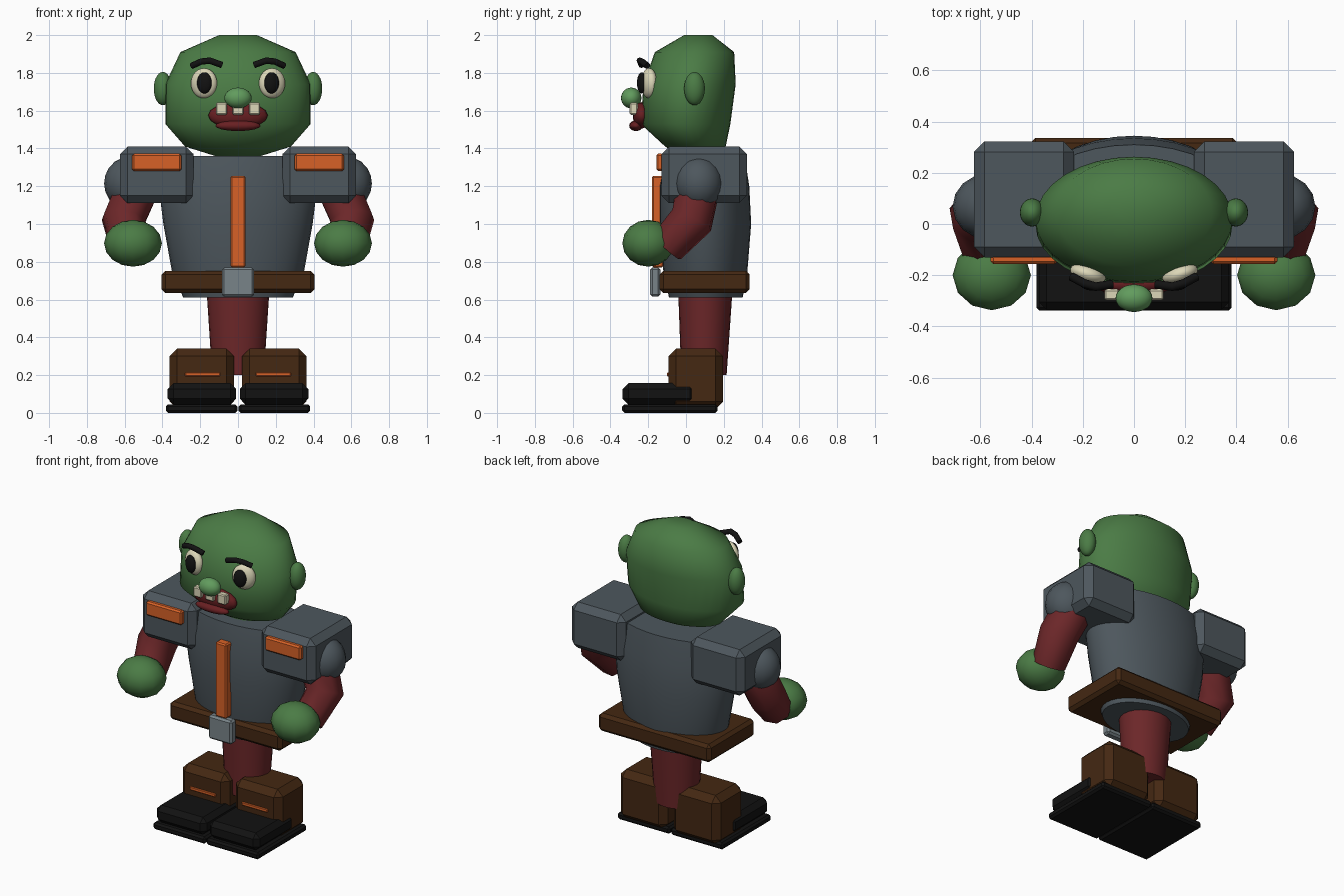
import bpy, bmesh, math
from mathutils import Vector

cube = bpy.data.objects.get("Cube")
if cube:
    bpy.data.objects.remove(cube, do_unlink=True)


def material(name, r, g, b):
    m = bpy.data.materials.new(name)
    m.use_nodes = True
    m.diffuse_color = (r, g, b, 1)
    node = next(n for n in m.node_tree.nodes if n.type == 'BSDF_PRINCIPLED')
    node.inputs["Base Color"].default_value = (r, g, b, 1)
    return m


SKIN = material("green_skin", .07, .2, .06)
NOSE = material("light_green", .12, .33, .11)
ARMOUR = material("slate_grey", .075, .095, .11)
STEEL = material("steel_grey", .19, .23, .25)
CLOTH = material("dark_red", .15, .02, .022)
LIPS = material("lip_red", .14, .014, .016)
LEATHER = material("brown_leather", .058, .021, .006)
BLACK = material("black", .006, .006, .006)
ORANGE = material("orange", .68, .12, .02)
CREAM = material("cream", .72, .68, .48)


def add(name, bm, mat, smooth=None):
    """Turn a bmesh into a named object, optionally smooth below an angle."""
    bmesh.ops.recalc_face_normals(bm, faces=bm.faces)
    me = bpy.data.meshes.new(name)
    bm.to_mesh(me)
    bm.free()
    me.materials.append(mat)
    if smooth:
        me.shade_smooth()
        me.set_sharp_from_angle(angle=math.radians(smooth))
    ob = bpy.data.objects.new(name, me)
    bpy.context.collection.objects.link(ob)
    return ob


def box(name, mat, x, y, z, bevel):
    """Chamfered box from its (low, high) extents on each axis."""
    bm = bmesh.new()
    bmesh.ops.create_cube(bm, size=1)
    for v in bm.verts:
        v.co = Vector([(a + b) / 2 + c * (b - a)
                       for (a, b), c in zip((x, y, z), v.co)])
    ob = add(name, bm, mat)
    mod = ob.modifiers.new("chamfer", 'BEVEL')
    mod.width, mod.segments = bevel, 1
    return ob


def ball(name, mat, centre, radii, segs=24, rings=14, turn=0):
    bm = bmesh.new()
    bmesh.ops.create_uvsphere(bm, u_segments=segs, v_segments=rings, radius=1)
    for v in bm.verts:
        v.co = Vector([c * r for c, r in zip(v.co, radii)])
    ob = add(name, bm, mat, 80)
    ob.location = centre
    ob.rotation_euler.z = turn
    return ob


def loft(name, mat, rings, segs=32):
    """Stack of ellipses given as (z, half width, front y, back y)."""
    bm = bmesh.new()
    loops = []
    for z, rx, front, back in rings:
        cy, ry = (front + back) / 2, (back - front) / 2
        turns = [2 * math.pi * i / segs for i in range(segs)]
        loops.append([bm.verts.new((rx * math.cos(t), cy + ry * math.sin(t), z))
                      for t in turns])
    for a, b in zip(loops, loops[1:]):
        for i in range(segs):
            j = (i + 1) % segs
            bm.faces.new((a[i], a[j], b[j], b[i]))
    bm.faces.new(loops[0])
    bm.faces.new(loops[-1])
    return add(name, bm, mat, 60)


def tube(name, mat, points, depth, radii):
    cu = bpy.data.curves.new(name, 'CURVE')
    cu.dimensions = '3D'
    cu.bevel_depth, cu.bevel_resolution, cu.use_fill_caps = depth, 2, True
    sp = cu.splines.new('POLY')
    sp.points.add(len(points) - 1)
    for p, co, r in zip(sp.points, points, radii):
        p.co = (*co, 1)
        p.radius = r
    cu.materials.append(mat)
    ob = bpy.data.objects.new(name, cu)
    bpy.context.collection.objects.link(ob)
    return ob


# Body, legs and head
loft("head", SKIN, [(1.36, .12, -.03, .12), (1.41, .28, -.11, .21),
                    (1.53, .385, -.24, .235), (1.74, .385, -.225, .263),
                    (1.91, .305, -.165, .255), (2.0, .1, -.01, .14)])
loft("torso", ARMOUR, [(.61, .29, -.09, .3), (.75, .35, -.12, .325),
                       (1.0, .395, -.14, .345), (1.2, .42, -.14, .335),
                       (1.36, .4, -.11, .31)])
loft("legs", CLOTH, [(.2, .137, -.025, .215), (.66, .167, -.042, .247)], 24)

# Belt and chest trim
box("belt", LEATHER, (-.405, .405), (-.14, .337), (.635, .752), .02)
box("buckle", STEEL, (-.085, .085), (-.19, -.135), (.615, .77), .012)
box("chest_stripe", ORANGE, (-.04, .04), (-.18, -.12), (.77, 1.255), .008)

# Nose and mouth
ball("nose", NOSE, (0, -.29, 1.667), (.072, .054, .055))
ball("mouth", LIPS, (0, -.235, 1.575), (.158, .047, .07), 16, 8)
ball("lower_lip", LIPS, (0, -.265, 1.52), (.12, .036, .028), 16, 8)
for i, name in enumerate(("right_tooth", "middle_tooth", "left_tooth")):
    x = (i - 1) * .087
    box(name, CREAM, (x - .029, x + .029), (-.298, -.255), (1.578, 1.642), .006)

for side, s in (("left", 1), ("right", -1)):
    def span(a, b):
        return tuple(sorted((s * a, s * b)))

    def mirrored(points):
        return [(s * x, y, z) for x, y, z in points]

    # Ears, eyes and brows
    ball(side + "_ear", SKIN, (s * .398, .045, 1.717), (.048, .055, .088))
    ball(side + "_eye", CREAM, (s * .18, -.195, 1.745), (.072, .04, .08), turn=s * .3)
    ball(side + "_pupil", BLACK, (s * .178, -.234, 1.747), (.04, .024, .056), turn=s * .3)
    tube(side + "_brow", BLACK,
         mirrored([(.245, -.205, 1.837), (.195, -.232, 1.86),
                   (.15, -.245, 1.865), (.085, -.235, 1.842)]),
         .017, (1, 1, 1, 1))

    # Shoulder pad and arm
    box(side + "_shoulder_pad", ARMOUR, span(.235, .625), (-.13, .322), (1.11, 1.41), .04)
    box(side + "_pad_trim", ORANGE, span(.3, .56), (-.157, -.12), (1.28, 1.372), .01)
    ball(side + "_shoulder", ARMOUR, (s * .572, .068, 1.215), (.137, .128, .142), 16, 10)
    tube(side + "_forearm", CLOTH,
         mirrored([(.54, .06, 1.17), (.605, .03, 1.02), (.575, -.1, .88)]),
         .12, (1, 1, .85))
    ball(side + "_hand", SKIN, (s * .556, -.2, .898), (.153, .137, .124), 12, 8)

    # Boot
    box(side + "_sole", BLACK, span(.003, .382), (-.338, .168), (0, .045), .012)
    box(side + "_boot_toe", BLACK, span(.01, .372), (-.335, .05), (.045, .157), .03)
    box(side + "_boot", LEATHER, span(.022, .362), (-.092, .196), (.02, .34), .04)
    box(side + "_boot_trim", ORANGE, span(.095, .28), (-.1, -.085), (.193, .215), .004)
